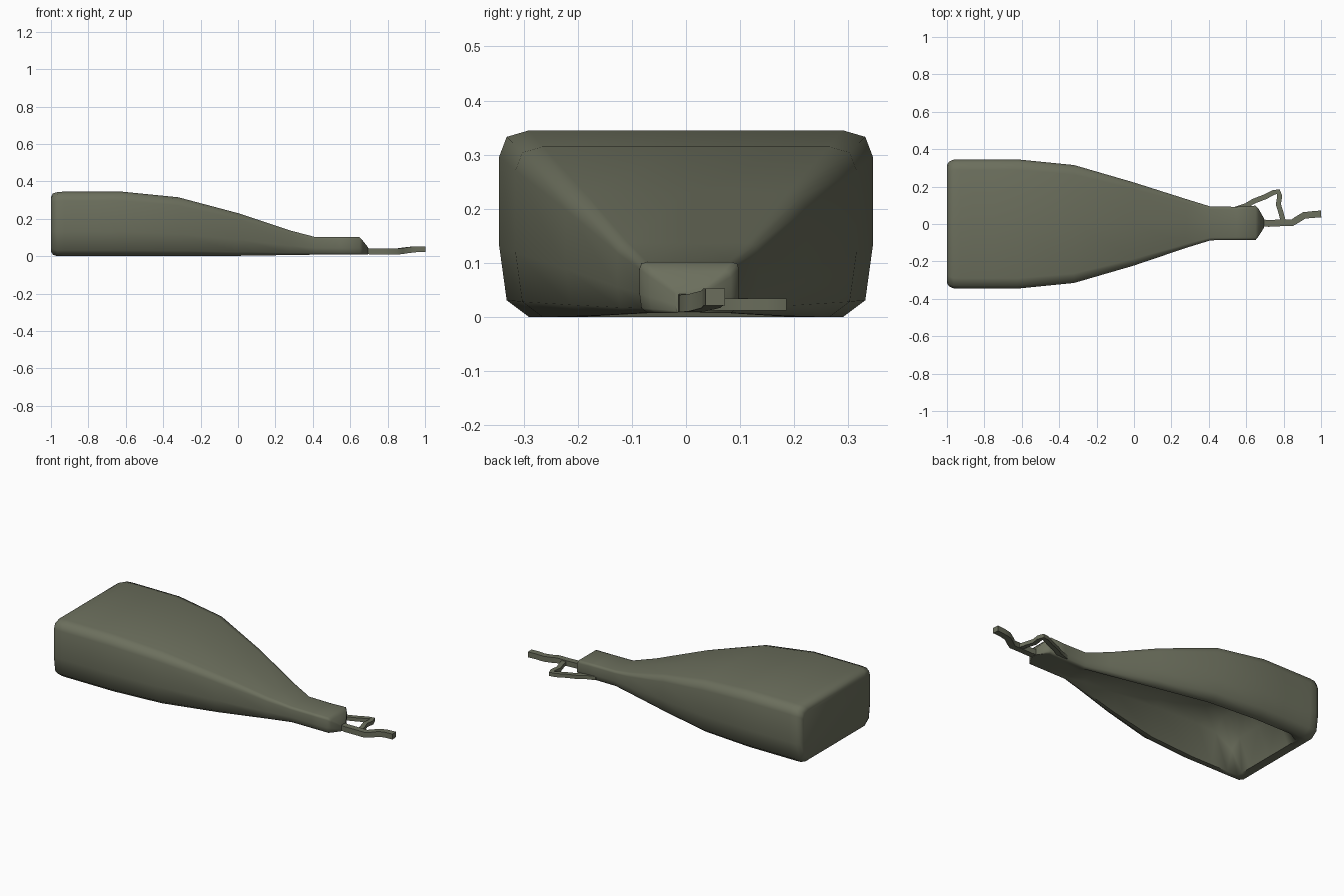
import bpy, bmesh, math
from mathutils import Vector

if "Cube" in bpy.data.objects:
    bpy.data.objects.remove(bpy.data.objects["Cube"])

olive = bpy.data.materials.new("olive_cloth")
olive.diffuse_color = (0.15, 0.16, 0.11, 1)
olive.use_nodes = True
olive.node_tree.nodes["Principled BSDF"].inputs["Base Color"].default_value = olive.diffuse_color


def finish(bm, name, angle):
    bmesh.ops.recalc_face_normals(bm, faces=bm.faces)
    me = bpy.data.meshes.new(name)
    bm.to_mesh(me)
    bm.free()
    ob = bpy.data.objects.new(name, me)
    bpy.context.collection.objects.link(ob)
    me.materials.append(olive)
    bpy.ops.object.select_all(action='DESELECT')
    ob.select_set(True)
    bpy.context.view_layer.objects.active = ob
    bpy.ops.object.shade_smooth_by_angle(angle=math.radians(angle))
    return ob


def loft(bm, rings):
    loops = [[bm.verts.new(p) for p in r] for r in rings]
    for a, b in zip(loops, loops[1:]):
        for i in range(len(a)):
            j = (i + 1) % len(a)
            bm.faces.new((a[i], a[j], b[j], b[i]))
    bm.faces.new(loops[0])
    bm.faces.new(loops[-1])


def section(x, yc, w, z0, z1, d):
    """Rounded box section, with a hollow of height d in its underside."""
    h = z1 - z0
    half = [(.0, z0 + d), (.45 * w, z0 + d), (.64 * w, z0 + d * .72), (.75 * w, z0),
            (.84 * w, z0), (.96 * w, z0 + .09 * h), (w, z0 + .38 * h), (w, z0 + .86 * h),
            (.96 * w, z0 + .965 * h), (.84 * w, z1), (0, z1)]
    pts = half + [(-y, z) for y, z in reversed(half[1:-1])]
    return [(x, yc + y, z) for y, z in pts]


# Sack body: wide end, taper, tied neck
rings = [(-1, 0, .315, .025, .315, 0), (-.99, 0, .333, .008, .335, 0),
         (-.965, 0, .344, 0, .343, 0), (-.93, 0, .345, 0, .345, 0),
         (-.86, 0, .345, 0, .345, .16), (-.75, 0, .345, 0, .345, .25),
         (-.62, 0, .345, 0, .345, .26), (-.32, 0, .315, 0, .315, .23),
         (0, 0, .222, .002, .23, .14), (.28, .003, .13, .006, .137, .05),
         (.41, .003, .09, .008, .103, .0), (.55, .003, .089, .008, .102, 0),
         (.65, .006, .092, .008, .102, 0), (.665, .008, .075, .008, .085, 0),
         (.695, .005, .025, .008, .048, 0)]
bm = bmesh.new()
loft(bm, [section(*r) for r in rings])
finish(bm, "sack_body", 60)


def strap(name, pts, w, h):
    """Flat cord following (x, y, z) points, mitred in plan."""
    P = [Vector(p) for p in pts]
    rings = []
    for i, p in enumerate(P):
        t = P[min(i + 1, len(P) - 1)] - P[max(i - 1, 0)]
        n = Vector((-t.y, t.x, 0)).normalized() * w / 2
        u = Vector((0, 0, h / 2))
        rings.append([p - n - u, p + n - u, p + n + u, p - n + u])
    bm = bmesh.new()
    loft(bm, rings)
    finish(bm, name, 50)


# Cord tail leaving the neck
strap("cord_tail", [(.65, .01, .027), (.72, .003, .026), (.78, .006, .025),
                    (.845, .006, .025), (.87, .022, .027), (.91, .046, .033),
                    (.95, .05, .037), (1.0, .054, .037)], .036, .032)

# Cord loop beside the neck
strap("cord_loop", [(.54, .078, .025), (.6, .098, .024), (.64, .122, .023),
                    (.7, .145, .023), (.745, .168, .023), (.772, .174, .023),
                    (.779, .15, .023), (.772, .105, .023), (.786, .06, .023),
                    (.80, .005, .023)], .027, .022)
